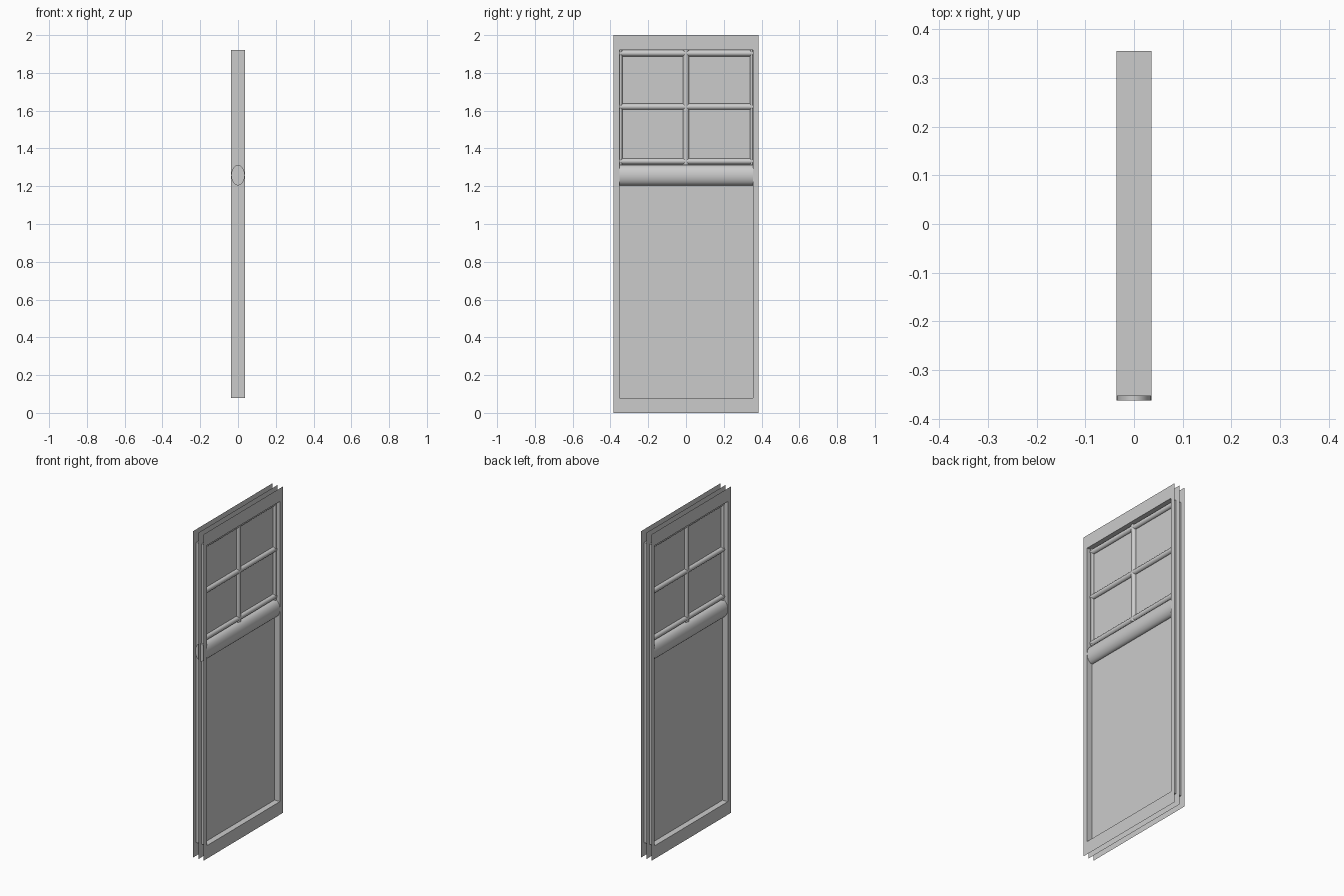
import bpy
import bmesh
import math
from mathutils import Vector

cube = bpy.data.objects.get("Cube")
if cube:
    bpy.data.objects.remove(cube, do_unlink=True)

grey = bpy.data.materials.new("light grey")
grey.use_nodes = True
grey.diffuse_color = (0.6, 0.6, 0.6, 1)
grey.node_tree.nodes["Principled BSDF"].inputs["Base Color"].default_value = grey.diffuse_color

HALF_W, HEIGHT, DEPTH = 0.384, 2.0, 0.036
Y0, Y1, Z0, Z1 = -0.353, 0.355, 0.08, 1.92   # opening in the frame


def finish(name, bm, smooth=False):
    mesh = bpy.data.meshes.new(name)
    bm.to_mesh(mesh)
    bm.free()
    mesh.materials.append(grey)
    obj = bpy.data.objects.new(name, mesh)
    bpy.context.collection.objects.link(obj)
    if smooth:
        bpy.ops.object.select_all(action="DESELECT")
        obj.select_set(True)
        bpy.context.view_layer.objects.active = obj
        bpy.ops.object.shade_smooth_by_angle(angle=math.radians(40))
    return obj


def loop(bm, x, ya, yb, za, zb):
    return [bm.verts.new((x, y, z)) for y, z in ((ya, za), (yb, za), (yb, zb), (ya, zb))]


def bridge(bm, a, b):
    n = len(a)
    for i in range(n):
        j = (i + 1) % n
        bm.faces.new((a[i], a[j], b[j], b[i]))


def bar(name, start, end, half_width, half_depth, segments=24):
    """Rod with an elliptical section, running along y or z."""
    start, end = Vector(start), Vector(end)
    across = Vector((0, 0, 1)) if start.z == end.z else Vector((0, 1, 0))
    bm = bmesh.new()
    rings = []
    for centre in (start, end):
        ring = []
        for i in range(segments):
            t = math.tau * i / segments
            offset = across * half_width * math.cos(t) + Vector((half_depth * math.sin(t), 0, 0))
            ring.append(bm.verts.new(centre + offset))
        rings.append(ring)
        bm.faces.new(ring)
    bridge(bm, *rings)
    bmesh.ops.recalc_face_normals(bm, faces=bm.faces)
    return finish(name, bm, True)


# Thin panel in the middle
bm = bmesh.new()
bm.faces.new(loop(bm, 0, -HALF_W, HALF_W, 0, HEIGHT))
finish("centre_panel", bm)

# Thin frame sheets on both sides, joined by the walls of the opening
bm = bmesh.new()
inner = []
for x in (-DEPTH, DEPTH):
    hole = loop(bm, x, Y0, Y1, Z0, Z1)
    bridge(bm, loop(bm, x, -HALF_W, HALF_W, 0, HEIGHT), hole)
    inner.append(hole)
bridge(bm, *inner)
bmesh.ops.recalc_face_normals(bm, faces=bm.faces)
finish("frame", bm)

# Rounded rail between the window and the lower panel
bar("middle_rail", (0, -0.362, 1.258), (0, Y1, 1.258), 0.054, DEPTH)

# Window bars
R = 0.016
for name, z in (("bottom", 1.332), ("middle", 1.621), ("top", 1.904)):
    bar(name + "_window_bar", (0, Y0, z), (0, Y1, z), R, R)
for name, y, w in (("right", Y0 + R / 2, R / 2), ("centre", 0, R), ("left", Y1 - R / 2, R / 2)):
    bar(name + "_window_upright", (0, y, 1.312), (0, y, Z1), w, R)
